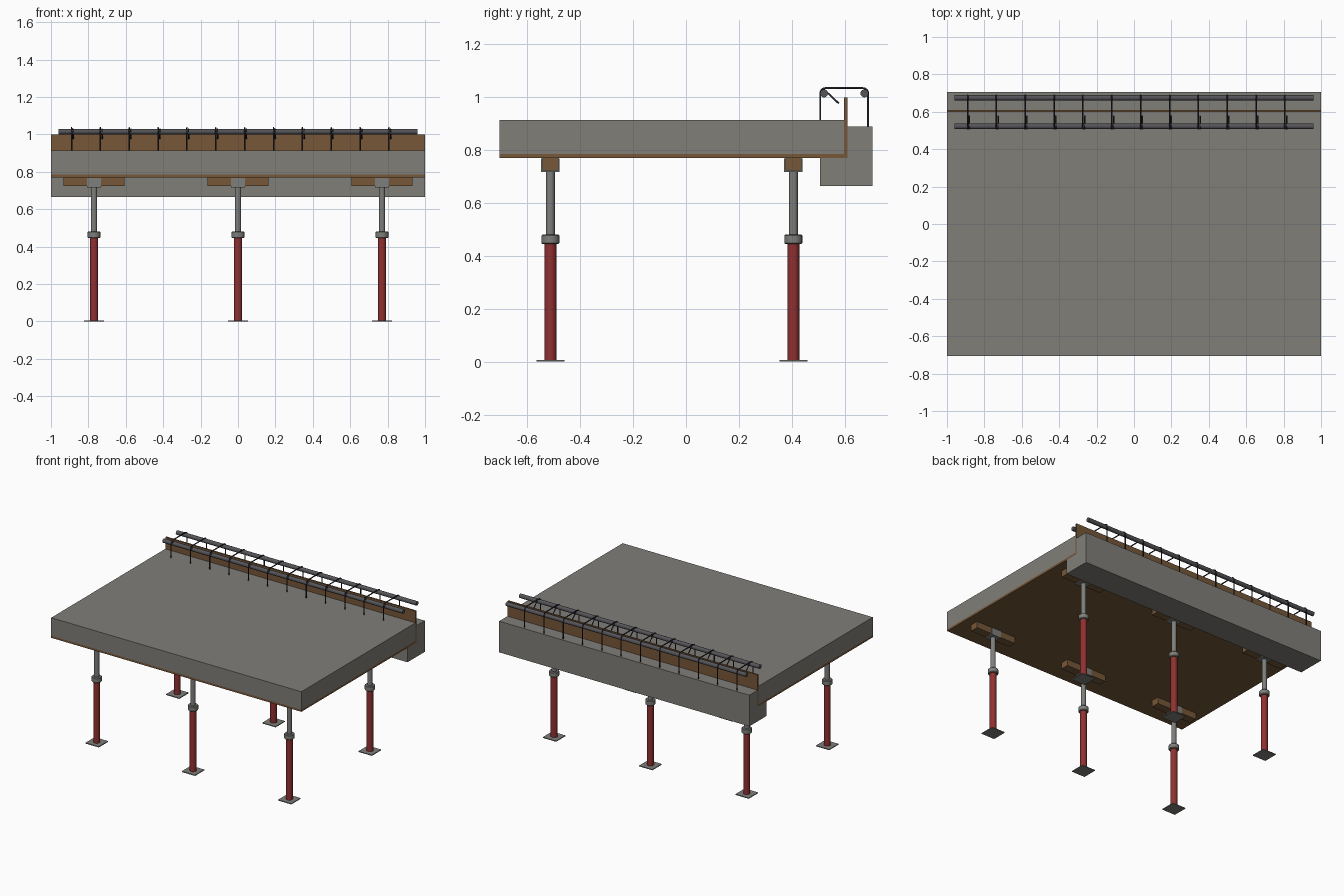
import bpy, bmesh, math
from mathutils import Vector, Matrix

cube = bpy.data.objects.get("Cube")
if cube:
    bpy.data.objects.remove(cube, do_unlink=True)


def material(name, rgb):
    m = bpy.data.materials.new(name)
    m.use_nodes = True
    m.diffuse_color = (*rgb, 1)
    m.node_tree.nodes["Principled BSDF"].inputs["Base Color"].default_value = (*rgb, 1)
    return m


CONCRETE = material("concrete grey", (0.22, 0.21, 0.19))
PLYWOOD = material("plywood brown", (0.18, 0.095, 0.04))
RED = material("red paint", (0.28, 0.03, 0.03))
STEEL = material("galvanised steel", (0.21, 0.21, 0.20))
REBAR = material("dark rebar", (0.09, 0.09, 0.10))
WIRE = material("stirrup steel", (0.022, 0.022, 0.028))


def finish(name, bm, mat):
    bmesh.ops.recalc_face_normals(bm, faces=bm.faces)
    mesh = bpy.data.meshes.new(name)
    bm.to_mesh(mesh)
    bm.free()
    mesh.materials.append(mat)
    ob = bpy.data.objects.new(name, mesh)
    bpy.context.collection.objects.link(ob)
    return ob


def box(name, x, y, z, mat):
    """Box from (min, max) pairs."""
    bm = bmesh.new()
    bmesh.ops.create_cube(bm, size=1)
    for v in bm.verts:
        v.co = [(a + b) / 2 + c * (b - a) for c, (a, b) in zip(v.co, (x, y, z))]
    return finish(name, bm, mat)


def prism(name, profile, half_length, mat):
    """Extrude a y-z profile along x."""
    bm = bmesh.new()
    face = bm.faces.new([bm.verts.new((-half_length, y, z)) for y, z in profile])
    ext = bmesh.ops.extrude_face_region(bm, geom=[face])
    moved = [g for g in ext["geom"] if isinstance(g, bmesh.types.BMVert)]
    bmesh.ops.translate(bm, verts=moved, vec=(2 * half_length, 0, 0))
    return finish(name, bm, mat)


def rod(name, start, end, radius, mat, sides=20, chamfer=0):
    start, end = Vector(start), Vector(end)
    axis = end - start
    bm = bmesh.new()
    bmesh.ops.create_cone(bm, cap_ends=True, segments=sides, radius1=radius,
                          radius2=radius, depth=axis.length)
    if chamfer:
        rims = [e for e in bm.edges if abs(e.verts[0].co.z - e.verts[1].co.z) < 1e-6]
        bmesh.ops.bevel(bm, geom=rims, offset=chamfer, segments=1, affect='EDGES')
    turn = axis.to_track_quat('Z', 'Y').to_matrix().to_4x4()
    bm.transform(Matrix.Translation((start + end) / 2) @ turn)
    ob = finish(name, bm, mat)
    bpy.context.view_layer.objects.active = ob
    ob.select_set(True)
    bpy.ops.object.shade_smooth_by_angle(angle=math.radians(35))
    ob.select_set(False)
    return ob


# Slab, edge beam and formwork
box("slab", (-1, 1), (-0.705, 0.598), (0.785, 0.915), CONCRETE)
prism("edge_beam", [(0.507, 0.665), (0.705, 0.665), (0.705, 0.89),
                    (0.61, 0.89), (0.61, 0.77), (0.507, 0.77)], 1, CONCRETE)
box("deck_plywood", (-1, 1), (-0.705, 0.61), (0.77, 0.785), PLYWOOD)
box("edge_board", (-1, 1), (0.598, 0.61), (0.785, 1.0), PLYWOOD)

# Adjustable props with timber bearers
for row, y in (("front", -0.513), ("back", 0.406)):
    for side, x in (("right", -0.77), ("middle", 0), ("left", 0.77)):
        tag = f"{row}_{side}"
        box(f"bearer_{tag}", (x - 0.162, x + 0.162), (y - 0.03, y + 0.03), (0.724, 0.77), PLYWOOD)
        box(f"head_plate_{tag}", (x - 0.038, x + 0.038), (y - 0.035, y + 0.035), (0.717, 0.724), STEEL)
        for s in (-1, 1):
            box(f"head_fork_{tag}_{'near' if s < 0 else 'far'}", (x - 0.038, x + 0.038),
                sorted((y + s * 0.03, y + s * 0.035)), (0.717, 0.768), STEEL)
        rod(f"inner_tube_{tag}", (x, y, 0.46), (x, y, 0.718), 0.017, STEEL)
        rod(f"collar_{tag}", (x, y, 0.445), (x, y, 0.481), 0.034, STEEL, chamfer=0.004)
        rod(f"outer_tube_{tag}", (x, y, 0.005), (x, y, 0.446), 0.0225, RED)
        box(f"base_plate_{tag}", (x - 0.053, x + 0.053), (y - 0.053, y + 0.053), (0, 0.006), STEEL)

# Longitudinal bars
for name, y in (("inner_bar", 0.522), ("outer_bar", 0.675)):
    rod(name, (-0.96, y, 1.015), (0.96, y, 1.015), 0.015, REBAR)

# Stirrups: rounded hoops with hooked ends, rising out of the concrete
LEFT, RIGHT, TOP, BEND = 0.508, 0.689, 1.035, 0.02
hoop = [(LEFT, 0.87)]
for cy, first in ((LEFT + BEND, 180), (RIGHT - BEND, 90)):
    for step in range(6):
        a = math.radians(first - 18 * step)
        hoop.append((cy + BEND * math.cos(a), TOP - BEND + BEND * math.sin(a)))
hoop.append((RIGHT, 0.87))
hook = [(0.508, 1.012), (0.513, 1.027), (0.524, 1.028), (0.578, 0.977)]

curve = bpy.data.curves.new("stirrup_path", 'CURVE')
curve.dimensions = '3D'
curve.bevel_depth = 0.004
curve.bevel_resolution = 1
curve.use_fill_caps = True
for i in range(12):
    x = -0.89 + i * 0.1543
    for path, dx in ((hoop, 0), (hook, 0.009)):
        spline = curve.splines.new('POLY')
        spline.points.add(len(path) - 1)
        for p, (y, z) in zip(spline.points, path):
            p.co = (x + dx, y, z, 1)
helper = bpy.data.objects.new("stirrup_path", curve)
bpy.context.collection.objects.link(helper)
bpy.context.view_layer.update()
graph = bpy.context.evaluated_depsgraph_get()
mesh = bpy.data.meshes.new_from_object(helper.evaluated_get(graph))
bpy.data.objects.remove(helper, do_unlink=True)
mesh.materials.clear()
mesh.materials.append(WIRE)
bpy.context.collection.objects.link(bpy.data.objects.new("stirrups", mesh))
